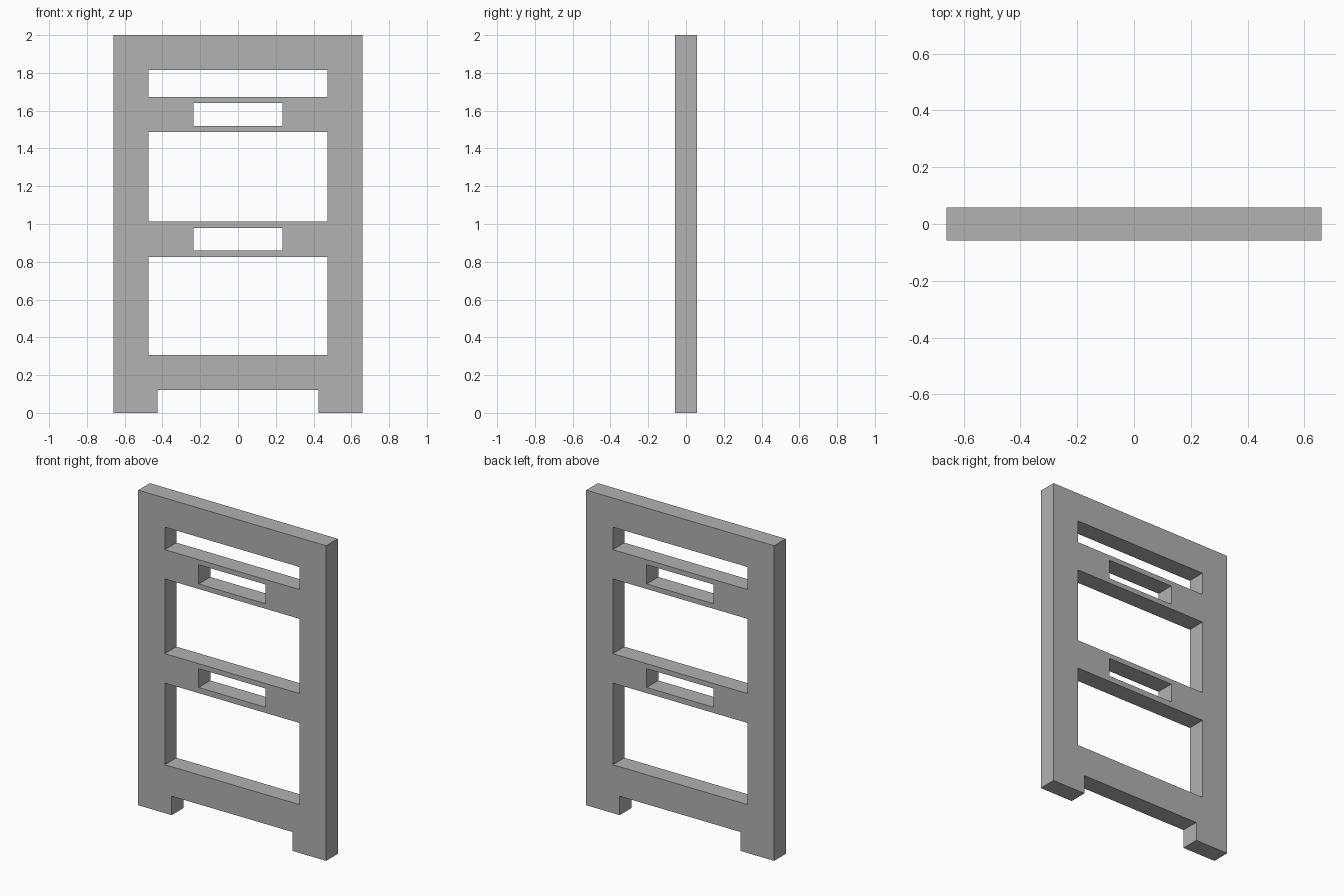
import bpy

if "Cube" in bpy.data.objects:
    bpy.data.objects.remove(bpy.data.objects["Cube"], do_unlink=True)

HALF_WIDTH, HEIGHT, DEPTH = 0.66, 2.0, 0.116

grey = bpy.data.materials.new("plain grey")
grey.use_nodes = True
colour = (0.445, 0.445, 0.445, 1)
grey.diffuse_color = colour
grey.node_tree.nodes["Principled BSDF"].inputs["Base Color"].default_value = colour


def box(name, half_width, bottom, top, depth):
    """Upright box centred on x and y, spanning bottom to top."""
    bpy.ops.mesh.primitive_cube_add(size=1, location=(0, 0, (bottom + top) / 2))
    obj = bpy.context.object
    obj.name = name
    obj.scale = (2 * half_width, depth, top - bottom)
    bpy.ops.object.transform_apply(location=True, rotation=False, scale=True)
    obj.data.materials.append(grey)
    return obj


# Solid slab for the whole panel
panel = box("ladder_panel", HALF_WIDTH, 0, HEIGHT, DEPTH)

# Openings: name, half width, bottom, top
openings = [
    ("foot_gap", 0.425, -0.2, 0.12),
    ("lower_opening", 0.473, 0.307, 0.825),
    ("lower_hand_slot", 0.235, 0.861, 0.98),
    ("middle_opening", 0.473, 1.012, 1.486),
    ("upper_hand_slot", 0.235, 1.518, 1.64),
    ("top_opening", 0.473, 1.672, 1.815),
]
for name, half_width, bottom, top in openings:
    cutter = box(name + "_cutter", half_width, bottom, top, 3 * DEPTH)
    cutter.hide_render = True
    cut = panel.modifiers.new(name, "BOOLEAN")
    cut.operation = "DIFFERENCE"
    cut.solver = "EXACT"
    cut.object = cutter
    bpy.context.view_layer.objects.active = panel
    bpy.ops.object.modifier_apply(modifier=cut.name)
    bpy.data.objects.remove(cutter, do_unlink=True)
